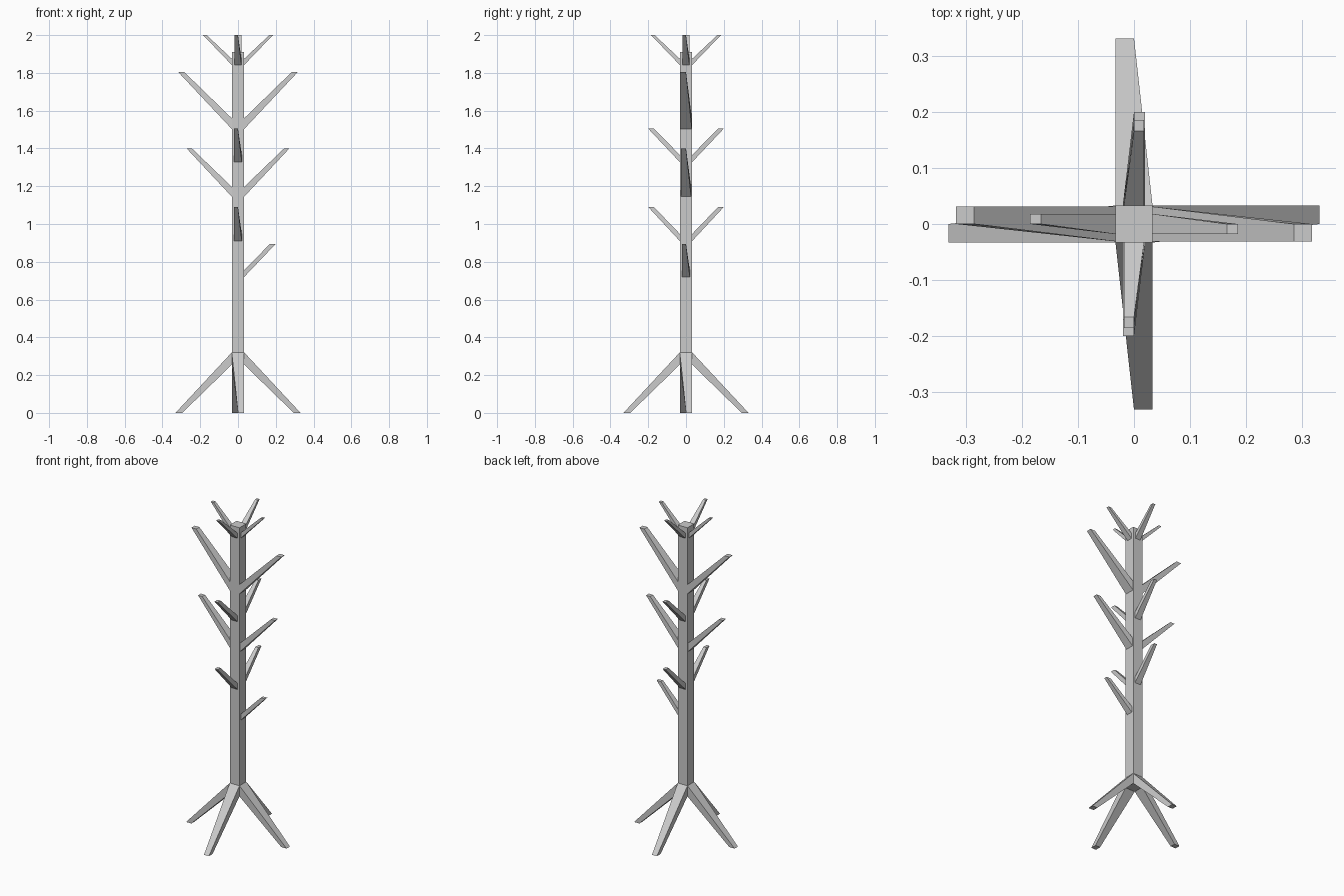
import bpy, bmesh
from math import pi
from mathutils import Matrix

if "Cube" in bpy.data.objects:
    bpy.data.objects.remove(bpy.data.objects["Cube"])

GREY = (0.6, 0.6, 0.6, 1)
mat = bpy.data.materials.new("light grey")
mat.use_nodes = True
mat.diffuse_color = GREY
mat.node_tree.nodes["Principled BSDF"].inputs["Base Color"].default_value = GREY

HALF = 0.033     # half the trunk width


def add_object(name, bm):
    bmesh.ops.recalc_face_normals(bm, faces=bm.faces)
    mesh = bpy.data.meshes.new(name)
    bm.to_mesh(mesh)
    bm.free()
    mesh.materials.append(mat)
    obj = bpy.data.objects.new(name, mesh)
    bpy.context.collection.objects.link(obj)


def limb(name, quarter, width, low_root, high_root, low_tip, high_tip, tip_z, side):
    """Tapered bar along +x, narrowed to one side at its tip, then turned in quarter turns."""
    bm = bmesh.new()
    root = [(HALF, -width, low_root), (HALF, width, low_root),
            (HALF, width, high_root), (HALF, -width, high_root)]
    y0, y1 = sorted((0, side * width))
    tip = [(low_tip, y0, tip_z), (low_tip, y1, tip_z),
           (high_tip, y1, tip_z), (high_tip, y0, tip_z)]
    a = [bm.verts.new(p) for p in root]
    b = [bm.verts.new(p) for p in tip]
    bm.faces.new(a)
    bm.faces.new(b)
    for i in range(4):
        j = (i + 1) % 4
        bm.faces.new((a[i], a[j], b[j], b[i]))
    bm.transform(Matrix.Rotation(quarter * pi / 2, 4, "Z"))
    add_object(name, bm)


# Square trunk
bm = bmesh.new()
bmesh.ops.create_cube(bm, size=1)
for v in bm.verts:
    v.co = (v.co.x * 2 * HALF, v.co.y * 2 * HALF, 1.91 if v.co.z > 0 else 0.255)
add_object("trunk", bm)

# Four splayed feet
for q in range(4):
    limb(f"foot_{q + 1}", q, HALF, 0.255, 0.32, 0.295, 0.331, 0, 1)

# Branch tiers: name, quarter turns, half width, root low/high, tip outer/inner, tip height
TIERS = [
    ("lowest_branch", (0,), 0.02, 0.72, 0.757, 0.2, 0.17, 0.895),
    ("lower_cross_branch", (1, 3), 0.02, 0.91, 0.948, 0.2, 0.17, 1.09),
    ("middle_branch", (0, 2), 0.027, 1.145, 1.197, 0.272, 0.244, 1.4),
    ("upper_cross_branch", (1, 3), 0.02, 1.328, 1.366, 0.2, 0.17, 1.505),
    ("large_branch", (0, 2), 0.031, 1.503, 1.56, 0.317, 0.285, 1.805),
    ("top_branch", (0, 1, 2, 3), 0.018, 1.842, 1.875, 0.185, 0.166, 2.0),
]
for name, quarters, width, *shape in TIERS:
    for q in quarters:
        limb(f"{name}_{q + 1}", q, width, *shape, -1)
